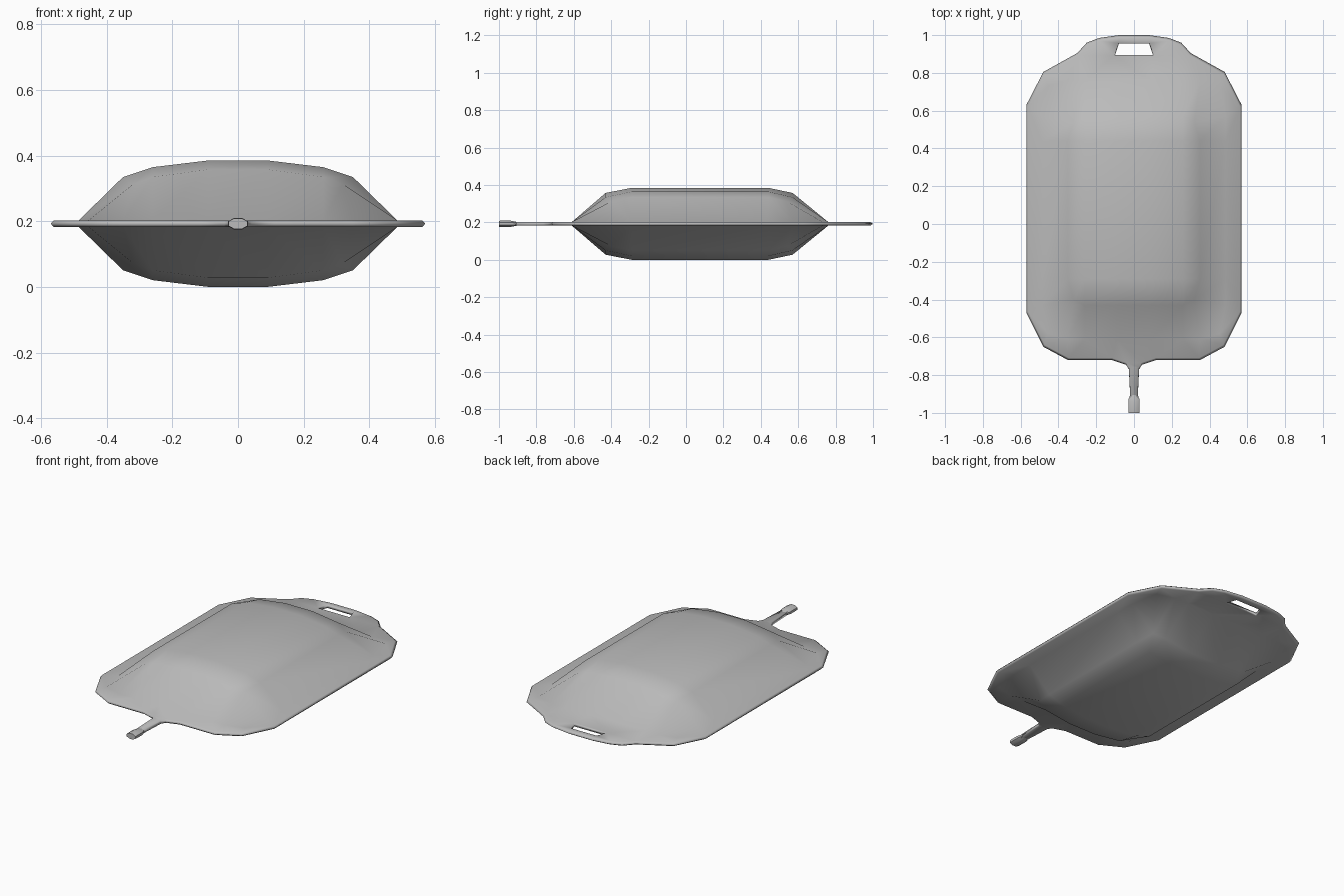
import bpy, bmesh, math

cube = bpy.data.objects.get("Cube")
if cube:
    bpy.data.objects.remove(cube, do_unlink=True)

MID = 0.1925      # height of the seam plane
SEAM = 0.01       # half thickness of the welded seam

grey = bpy.data.materials.new("soft_grey")
grey.use_nodes = True
grey.diffuse_color = (0.5, 0.5, 0.5, 1)
grey.node_tree.nodes["Principled BSDF"].inputs["Base Color"].default_value = (0.5, 0.5, 0.5, 1)


def make_object(name, bm):
    mesh = bpy.data.meshes.new(name)
    bm.to_mesh(mesh)
    bm.free()
    mesh.materials.append(grey)
    for p in mesh.polygons:
        p.use_smooth = True
    obj = bpy.data.objects.new(name, mesh)
    obj.location.z = MID
    bpy.context.collection.objects.link(obj)
    return obj


def mirrored(points):
    return points + [(-x, y) for x, y in reversed(points)]


def rim_loop(bm, points, scale, centre_y=0):
    """Outline at seam height joined to a rim on the mid plane; returns upper edges."""
    low = [bm.verts.new((x, y, 0)) for x, y in points]
    top = [bm.verts.new((x * scale, centre_y + (y - centre_y) * scale, SEAM)) for x, y in points]
    n = len(points)
    for i in range(n):
        j = (i + 1) % n
        bm.faces.new((low[i], low[j], top[j], top[i]))
    return [bm.edges.get((top[i], top[(i + 1) % n])) for i in range(n)]


# Upper half of the bag: pillow, flat welded border, handle and neck
bm = bmesh.new()
columns = [-.485, -.35, -.26, -.09, .09, .26, .35, .485]
rows = [-.61, -.43, -.29, .44, .57, .76]
crown = [SEAM, .142, .172, MID]
shoulder = [SEAM, .12, .142, .165]

grid = []
for r, y in enumerate(rows):
    depth = min(r, len(rows) - 1 - r)
    line = []
    for c, x in enumerate(columns):
        side = min(c, len(columns) - 1 - c)
        z = (SEAM, shoulder[side], crown[side])[depth]
        # pull the corners in so they read as rounded
        pull = 0.03 if side == depth and depth < 2 else 0
        line.append(bm.verts.new((x - math.copysign(pull, x),
                                  y - math.copysign(pull, y), z)))
    grid.append(line)
for r in range(len(rows) - 1):
    for c in range(len(columns) - 1):
        bm.faces.new((grid[r][c], grid[r][c + 1], grid[r + 1][c + 1], grid[r + 1][c]))
border = [e for e in bm.edges if e.is_boundary]

outline = mirrored([(.08, 1), (.185, .985), (.25, .96), (.30, .905), (.48, .805),
                    (.57, .63), (.57, -.47), (.48, -.65), (.35, -.72), (.117, -.72),
                    (.042, -.745), (.027, -.77), (.019, -.94)])
slot = mirrored([(.08, .955), (.10, .895)])
border += rim_loop(bm, outline, 0.985)
border += rim_loop(bm, slot, 1.06, 0.925)
bmesh.ops.triangle_fill(bm, use_beauty=True, use_dissolve=False, edges=border)
bm.normal_update()
for f in bm.faces:
    if f.normal.z < 0:
        f.normal_flip()
body = make_object("bag_body", bm)
mirror = body.modifiers.new("lower_half", 'MIRROR')
mirror.use_axis = (False, False, True)

# Spout tip at the end of the neck
bm = bmesh.new()
rings = []
for y, w, h in [(-.90, .018, .009), (-.925, .028, .014), (-.94, .03, .0175),
                (-.98, .03, .0175), (-1, .029, .016)]:
    rings.append([bm.verts.new((w * math.cos(a) / math.cos(math.pi / 8), y,
                                h * math.sin(a) / math.cos(math.pi / 8)))
                  for a in (math.pi / 8 + k * math.pi / 4 for k in range(8))])
for a, b in zip(rings, rings[1:]):
    for k in range(8):
        m = (k + 1) % 8
        bm.faces.new((a[k], a[m], b[m], b[k]))
bm.faces.new(rings[0])
bm.faces.new(rings[-1])
bmesh.ops.recalc_face_normals(bm, faces=bm.faces)
tip = make_object("spout_tip", bm)
bpy.context.view_layer.objects.active = tip
tip.select_set(True)
bpy.ops.object.shade_smooth_by_angle(angle=math.radians(50))
